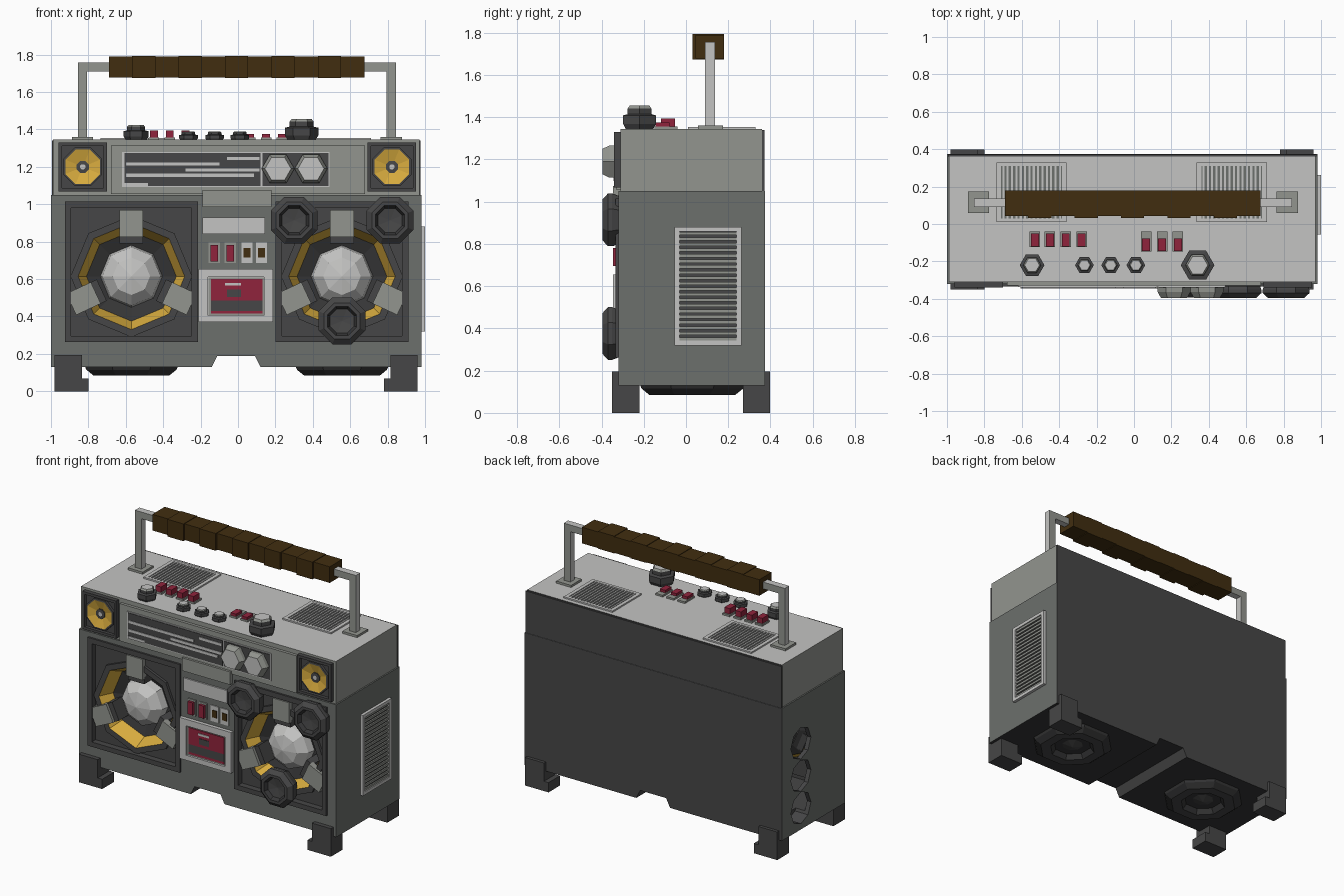
import bpy, bmesh, math
from mathutils import Matrix

if "Cube" in bpy.data.objects:
    bpy.data.objects.remove(bpy.data.objects["Cube"])

def material(name, *rgb):
    m = bpy.data.materials.new(name)
    m.diffuse_color = (*rgb, 1)
    m.use_nodes = True
    m.node_tree.nodes["Principled BSDF"].inputs["Base Color"].default_value = m.diffuse_color
    return m

LIGHT = material("light grey", .55, .55, .54)
GREY = material("mid grey", .29, .30, .275)
BODY = material("body grey", .15, .16, .15)
DARK = material("charcoal", .062, .062, .063)
BLACK = material("dark charcoal", .037, .037, .038)
YELLOW = material("cone yellow", .70, .42, .05)
RED = material("button red", .28, .017, .045)
BROWN = material("leather brown", .053, .027, .005)

def finish(name, bm, mats):
    me = bpy.data.meshes.new(name)
    bm.to_mesh(me)
    bm.free()
    ob = bpy.data.objects.new(name, me)
    bpy.context.collection.objects.link(ob)
    for m in mats:
        me.materials.append(m)
    return ob

def box(name, x0, x1, y0, y1, z0, z1, mat):
    bm = bmesh.new()
    bmesh.ops.create_cube(bm, size=1)
    for v in bm.verts:
        v.co = ((x0 + x1) / 2 + v.co.x * (x1 - x0), (y0 + y1) / 2 + v.co.y * (y1 - y0),
                (z0 + z1) / 2 + v.co.z * (z1 - z0))
    return finish(name, bm, [mat])

AXES = {"up": Matrix(), "front": Matrix.Rotation(math.pi / 2, 4, 'X'),
        "down": Matrix.Rotation(math.pi, 4, 'X'), "left": Matrix.Rotation(-math.pi / 2, 4, 'Y')}

def lathe(name, prof, loc, axis, n, mats, phase=0.0):
    """Turn a (radius, height) profile; mats gives one material per profile step."""
    bm = bmesh.new()
    rings = []
    for r, h in prof:
        k = n if r > 0 else 1
        rings.append([bm.verts.new((r * math.cos(phase + i * math.tau / n),
                                    r * math.sin(phase + i * math.tau / n), h)) for i in range(k)])
    if not isinstance(mats, list):
        mats = [mats] * (len(prof) - 1)
    slots = list(dict.fromkeys(mats))
    for a, b, m in zip(rings, rings[1:], mats):
        for i in range(n):
            j = (i + 1) % n
            vs = [a[i % len(a)], a[j % len(a)], b[j % len(b)], b[i % len(b)]]
            bm.faces.new(list(dict.fromkeys(vs))).material_index = slots.index(m)
    bm.transform(Matrix.Translation(loc) @ AXES[axis])
    return finish(name, bm, slots)

def cut(ob, cutters):
    for c in cutters:
        mod = ob.modifiers.new("cut", 'BOOLEAN')
        mod.operation, mod.solver, mod.object = 'DIFFERENCE', 'EXACT', c
    dg = bpy.context.evaluated_depsgraph_get()
    me = bpy.data.meshes.new_from_object(ob.evaluated_get(dg))
    ob.modifiers.clear()
    ob.data = me
    for c in cutters:
        bpy.data.objects.remove(c)

def paint(ob, mats, rule):
    ob.data.materials.clear()
    for m in mats:
        ob.data.materials.append(m)
    for p in ob.data.polygons:
        p.material_index = mats.index(rule(p.center, p.normal))

def drum(name, r, loc, axis, depth=.4):
    return lathe(name, [(0, -depth / 2), (r, -depth / 2), (r, depth / 2), (0, depth / 2)], loc, axis, 8, DARK)

# lower cabinet: notched front profile, hollow, open behind speakers and at left ports
bm = bmesh.new()
prof = [(-1, .13), (-.14, .13), (-.11, .19), (.09, .19), (.12, .13), (.98, .13), (.98, 1.05), (-1, 1.05)]
f = bm.faces.new([bm.verts.new((x, -.32, z)) for x, z in prof])
ext = bmesh.ops.extrude_face_region(bm, geom=[f])
bmesh.ops.translate(bm, vec=(0, .695, 0), verts=[g for g in ext["geom"] if isinstance(g, bmesh.types.BMVert)])
bmesh.ops.recalc_face_normals(bm, faces=bm.faces[:])
body = finish("lower_cabinet", bm, [BODY])
SPK = (-.57, .556)
cut(body, [box("cavity", -.97, .95, -.29, .345, .22, 1.02, DARK)]
    + [box("opening", x - .335, x + .335, -.4, -.2, .285, .995, DARK) for x in SPK]
    + [drum("port", .11, (-1, .165, z), "left", .2) for z in (.28, .505, .73)])
paint(body, [BODY, DARK, BLACK], lambda c, n:
      BLACK if n.z < -.5 and c.z < .2 else
      BODY if (n.y < -.9 and c.y < -.31) or (abs(n.x) > .9 and (c.x < -.99 or c.x > .97)) or c.z > 1.04 else DARK)

# upper cabinet with light lid and dark back
upper = box("upper_cabinet", -.99, .97, -.31, .36, 1.05, 1.345, GREY)
paint(upper, [GREY, LIGHT, DARK], lambda c, n: LIGHT if n.z > .5 else DARK if n.y > .5 else GREY)
box("lid_back_edge", -.995, .975, .36, .372, 1.05, 1.34, DARK)

# main speakers
for i, x in enumerate(SPK):
    pan = box("speaker_panel", x - .355, x + .355, -.333, -.25, .263, 1.016, DARK)
    cut(pan, [box("recess", x - .322, x + .322, -.4, -.29, .296, .98, DARK),
              drum("hole", .3, (x, -.25, .615), "front")])
    lathe("speaker_cone", [(.325, 0), (.325, .018), (.285, .018), (.24, -.075), (.14, -.11)],
          (x, -.29, .615), "front", 8, [DARK, DARK, YELLOW, BLACK])
    lathe("speaker_dome", [(.17, -.12), (.155, -.05), (.10, 0), (0, .02)], (x, -.29, .615), "front", 8, LIGHT)
    for a in (90, 205, 335):
        for nm, r0, r1, y0, y1, m in (("speaker_arm", .21, .355, -.325, -.28, GREY),
                                      ("speaker_arm_tip", .175, .225, -.305, -.2, DARK)):
            arm = box(nm, r0, r1, y0, y1, -.063, .063, m)
            arm.data.transform(Matrix.Translation((x, 0, .615)) @ Matrix.Rotation(-math.radians(a), 4, 'Y'))

# tweeters
for x in (-.83, .823):
    fr = box("tweeter_frame", x - .13, x + .13, -.34, -.30, 1.068, 1.33, DARK)
    cut(fr, [box("recess", x - .112, x + .112, -.4, -.318, 1.086, 1.312, DARK)])
    lathe("tweeter_cone", [(.112, 0), (.112, .018), (.1, .02), (.035, .002), (.035, .01), (.015, .012), (0, .012)],
          (x, -.318, 1.2), "front", 8, [DARK, DARK, YELLOW, DARK, DARK, LIGHT], math.pi / 8)

# tuner panel with scale lines and dials
box("tuner_panel", -.68, .68, -.33, -.30, 1.055, 1.315, GREY)
box("tuner_border", -.62, .49, -.336, -.32, 1.092, 1.28, LIGHT)
box("tuner_window", -.607, .12, -.340, -.32, 1.098, 1.274, DARK)
box("dial_window", .13, .483, -.340, -.32, 1.098, 1.274, DARK)
for x0, x1, z in ((-.06, .115, 1.245), (-.6, -.10, 1.215), (-.28, .115, 1.183), (-.6, .085, 1.155), (-.607, -.48, 1.106)):
    box("scale_line", x0, x1, -.344, -.335, z - .009, z + .009, LIGHT)
for x in (.214, .39):
    lathe("tuning_dial", [(.088, 0), (.088, .025), (.07, .057), (0, .057)], (x, -.338, 1.19), "front", 6,
          [GREY, GREY, LIGHT])

# centre column: latch, plate, switches, cassette door
box("latch", -.19, .18, -.345, -.30, .985, 1.075, GREY)
box("display_plate", -.19, .145, -.33, -.30, .84, .93, LIGHT)
for i, x in enumerate((-.127, -.042, .048, .126)):
    box("switch_frame", x - .03, x + .03, -.327, -.31, .685, .795, LIGHT if i > 1 else GREY)
    if i < 2:
        box("switch_button", x - .02, x + .02, -.345, -.31, .695, .782, RED)
    else:
        box("switch_socket", x - .018, x + .018, -.331, -.325, .715, .765, BROWN)
door = box("cassette_door", -.21, .187, -.345, -.30, .37, .655, LIGHT)
cut(door, [box("window", -.16, .14, -.4, -.33, .405, .61, DARK)])
box("cassette_back", -.158, .138, -.333, -.32, .407, .608, GREY)
box("cassette_top", -.145, .13, -.338, -.32, .485, .6, RED)
box("cassette_base", -.145, .13, -.337, -.32, .43, .485, DARK)
box("cassette_rim", -.145, .13, -.337, -.32, .415, .43, RED)
box("cassette_label", -.06, .015, -.341, -.33, .505, .545, DARK)
box("cassette_mark", -.07, .015, -.341, -.33, .565, .58, LIGHT)

# loose front drums
for x, z, y in ((.30, .914, -.318), (.813, .914, -.32), (.556, .376, -.32)):
    lathe("front_drum", [(0, -.02), (.115, -.02), (.135, .03), (.135, .05), (.105, .075), (.085, .075), (.07, .05), (0, .04)],
          (x, y, z), "front", 8, [DARK] * 5 + [BLACK, DARK], math.pi / 8)

# top knobs
for x, r, h in ((-.545, .066, .085), (-.265, .05, .05), (-.125, .05, .05), (.01, .05, .05), (.34, .09, .115)):
    lathe("top_knob", [(r * .8, 0), (r, h * .25), (r, h * .6), (r * .72, h * .65), (r * .72, h * .88), (r * .6, h), (0, h)],
          (x, -.22, 1.34), "up", 6, [DARK] * 4 + [GREY, LIGHT])

# top switches
for xs, y0, h in (((-.53, -.45, -.365, -.28), -.122, .05), ((.065, .15, .235), -.148, .03)):
    for x in xs:
        box("top_switch_base", x - .028, x + .028, y0, -.04, 1.34, 1.357, GREY)
        box("top_switch_button", x - .021, x + .021, y0 + .003, y0 + .07, 1.35, 1.345 + h, RED)

# top vents
for x0, x1 in ((-.71, -.385), (.36, .685)):
    box("top_vent_bed", x0, x1, .03, .31, 1.34, 1.347, BODY)
    for i in range(14):
        x = x0 + (i + .5) * (x1 - x0) / 14
        box("top_vent_slat", x - .0055, x + .0055, .03, .31, 1.34, 1.354, LIGHT)
    for a, b, c, d in ((x0 - .025, x0, .01, .33), (x1, x1 + .025, .01, .33), (x0, x1, .01, .03), (x0, x1, .31, .33)):
        box("top_vent_frame", a, b, c, d, 1.34, 1.355, LIGHT)

# right side vent
box("side_vent_bed", .97, .985, -.04, .25, .33, .87, DARK)
for i in range(20):
    z = .35 + i * .0263
    box("side_vent_slat", .97, .994, -.035, .245, z - .0075, z + .0075, GREY)
for a, b, c, d in ((-.055, -.03, .32, .88), (.238, .263, .32, .88), (-.03, .238, .32, .342), (-.03, .238, .858, .88)):
    box("side_vent_frame", .97, 1.0, a, b, c, d, LIGHT)

# handle: posts, arms and wrapped grip
def metal(ob):
    paint(ob, [GREY, LIGHT], lambda c, n: GREY if abs(n.y) > .5 else LIGHT)
for s in (-1, 1):
    cx = -.006 + s * .825
    a, b = sorted((cx + s * .025, cx - s * .18))
    metal(box("handle_post", cx - .025, cx + .025, .09, .137, 1.34, 1.71, LIGHT))
    metal(box("handle_arm", a, b, .09, .137, 1.71, 1.757, LIGHT))
    box("handle_base", cx - .057, cx + .057, .058, .175, 1.34, 1.36, GREY)
for i in range(11):
    w = 1.365 / 11
    g = .008 * (i % 2)
    box("grip_wrap", -.69 + i * w, -.69 + (i + 1) * w, .044 - g * 1.6, .18, 1.678 - g * .5, 1.79 + g * .5, BROWN)

# corner feet
for s in (-1, 1):
    for y0, y1 in ((-.35, -.22), (.27, .397)):
        for nm, inner, z1 in (("foot", .825, .195), ("foot_toe", .79, .068)):
            a, b = sorted((-.01 + s * .97, -.01 + s * inner))
            box(nm, a, b, y0, y1, 0, z1, DARK)

# bass radiators underneath
for x in SPK:
    lathe("bass_radiator", [(.27, -.005), (.26, .015), (.22, .045), (.15, .045), (.125, .012), (.07, .012), (0, .03)],
          (x, .03, .13), "down", 8, [BLACK, BLACK, DARK, BLACK, BLACK, DARK], math.pi / 8)
